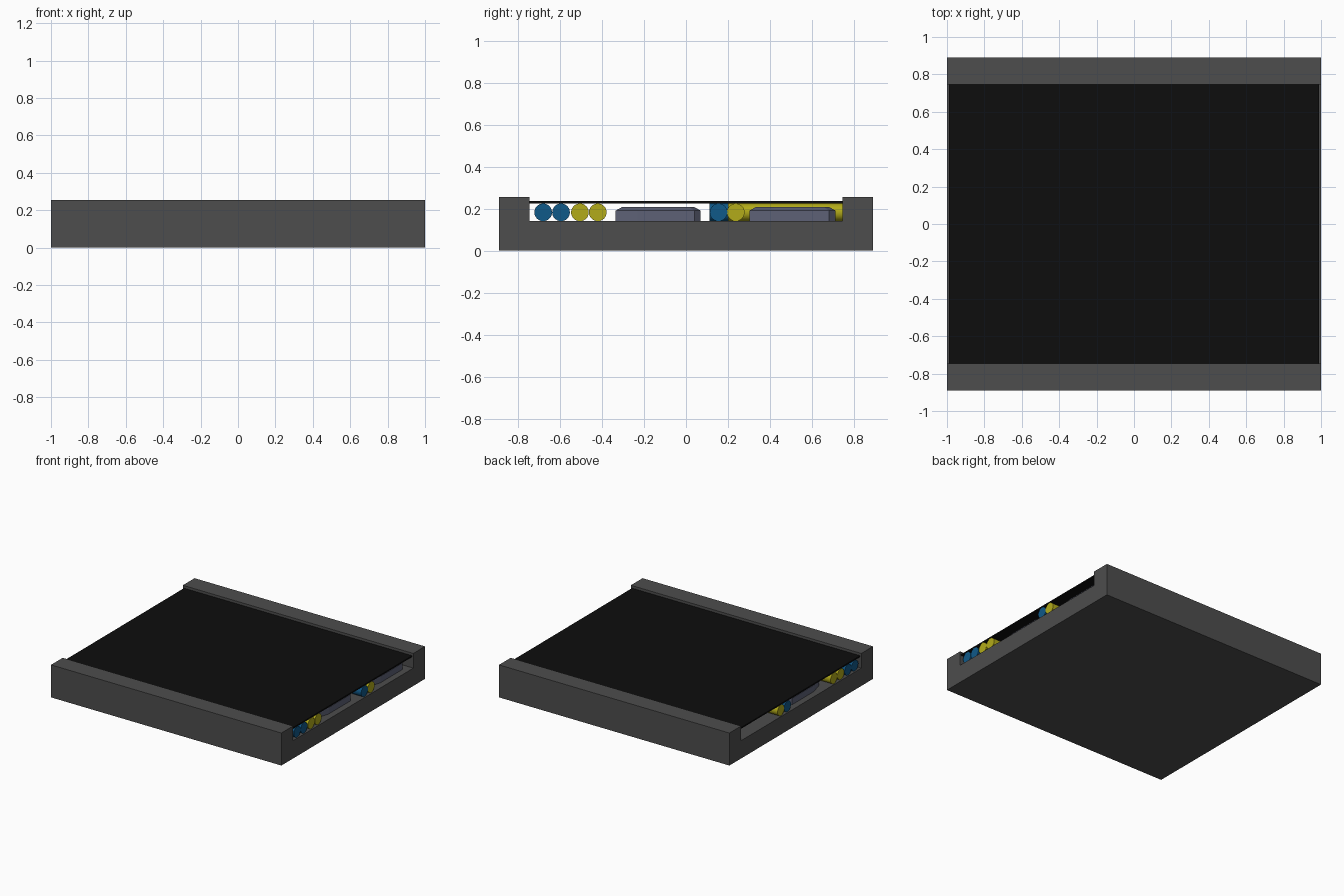
import bpy, bmesh
from math import pi
from mathutils import Matrix

if "Cube" in bpy.data.objects:
    bpy.data.objects.remove(bpy.data.objects["Cube"])


def material(name, rgb):
    m = bpy.data.materials.new(name)
    m.diffuse_color = (*rgb, 1)
    m.use_nodes = True
    m.node_tree.nodes["Principled BSDF"].inputs["Base Color"].default_value = m.diffuse_color
    return m


DARK = material("dark_grey", (0.075, 0.075, 0.075))
BLACK = material("black", (0.004, 0.004, 0.004))
BLUE = material("blue", (0.005, 0.1, 0.25))
YELLOW = material("yellow", (0.45, 0.41, 0.01))
SLATE = material("slate", (0.11, 0.12, 0.18))


def finish(bm, name, mat):
    bmesh.ops.recalc_face_normals(bm, faces=bm.faces)
    mesh = bpy.data.meshes.new(name)
    bm.to_mesh(mesh)
    bm.free()
    mesh.materials.append(mat)
    ob = bpy.data.objects.new(name, mesh)
    bpy.context.collection.objects.link(ob)
    return ob


def extrude(name, points, vec, mat):
    bm = bmesh.new()
    face = bm.faces.new([bm.verts.new(p) for p in points])
    new = bmesh.ops.extrude_face_region(bm, geom=[face], use_keep_orig=True)
    verts = [g for g in new["geom"] if isinstance(g, bmesh.types.BMVert)]
    bmesh.ops.translate(bm, verts=verts, vec=vec)
    return finish(bm, name, mat)


R, FLOOR, WALL = 0.042, 0.14, 0.745


def pipe(name, mat, axis, across, start, end):
    bm = bmesh.new()
    bmesh.ops.create_cone(bm, cap_ends=True, segments=32, radius1=R, radius2=R, depth=end - start)
    rot = Matrix.Rotation(pi / 2, 4, "Y" if axis == "X" else "X")
    mid = (start + end) / 2
    loc = (mid, across) if axis == "X" else (across, mid)
    bm.transform(Matrix.Translation((*loc, FLOOR + R)) @ rot)
    ob = finish(bm, name, mat)
    bpy.context.view_layer.objects.active = ob
    ob.select_set(True)
    bpy.ops.object.shade_smooth_by_angle()
    ob.select_set(False)


def housing(name, x0, x1, y0, y1):
    # plan with cut corners, chamfered towards the top
    c, d = 0.105, 0.03
    plan = [(x0 + d, y0), (x1 - d, y0), (x1, y0 + c), (x1, y1 - d), (x1 - d, y1),
            (x0 + d, y1), (x0, y1 - d), (x0, y0 + c)]
    cx, cy = (x0 + x1) / 2, (y0 + y1) / 2
    sx, sy = 1 - 0.06 / (x1 - x0), 1 - 0.06 / (y1 - y0)
    bm = bmesh.new()
    rings = []
    for z, kx, ky in ((FLOOR, 1, 1), (0.19, 1, 1), (0.207, sx, sy)):
        rings.append([bm.verts.new((cx + (x - cx) * kx, cy + (y - cy) * ky, z)) for x, y in plan])
    for lo, hi in zip(rings, rings[1:]):
        for i in range(8):
            j = (i + 1) % 8
            bm.faces.new((lo[i], lo[j], hi[j], hi[i]))
    bm.faces.new(rings[0])
    bm.faces.new(rings[-1])
    finish(bm, name, SLATE)


# Channel-shaped tray, open at both ends
half = [(0.89, 0), (0.89, 0.255), (WALL, 0.255), (WALL, FLOOR)]
profile = half + [(-y, z) for y, z in reversed(half)]
extrude("tray", [(-1, y, z) for y, z in profile], (2, 0, 0), DARK)

# Thin cover panel
extrude("cover_panel", [(x, y, 0.225) for x, y in
        ((-0.99, -WALL), (0.99, -WALL), (0.99, WALL), (-0.99, WALL))], (0, 0, 0.01), BLACK)

# Long pipes
for i, (y, mat) in enumerate(((-0.68, BLUE), (-0.595, BLUE), (-0.505, YELLOW),
                              (-0.42, YELLOW), (0.155, BLUE), (0.237, YELLOW))):
    pipe(f"long_pipe_{i + 1}", mat, "X", y, -0.99, 0.99)

# Branch pipes running into the side wall
pipe("yellow_branch_pipe", YELLOW, "Y", 0.05, 0.2, WALL)
pipe("blue_branch_pipe", BLUE, "Y", -0.04, 0.113, WALL)

# Equipment housings
housing("housing_right", 0.3, 0.95, -0.335, 0.07)
housing("housing_left", -0.95, -0.3, -0.335, 0.07)
housing("housing_rear", 0.3, 0.95, 0.302, 0.712)
